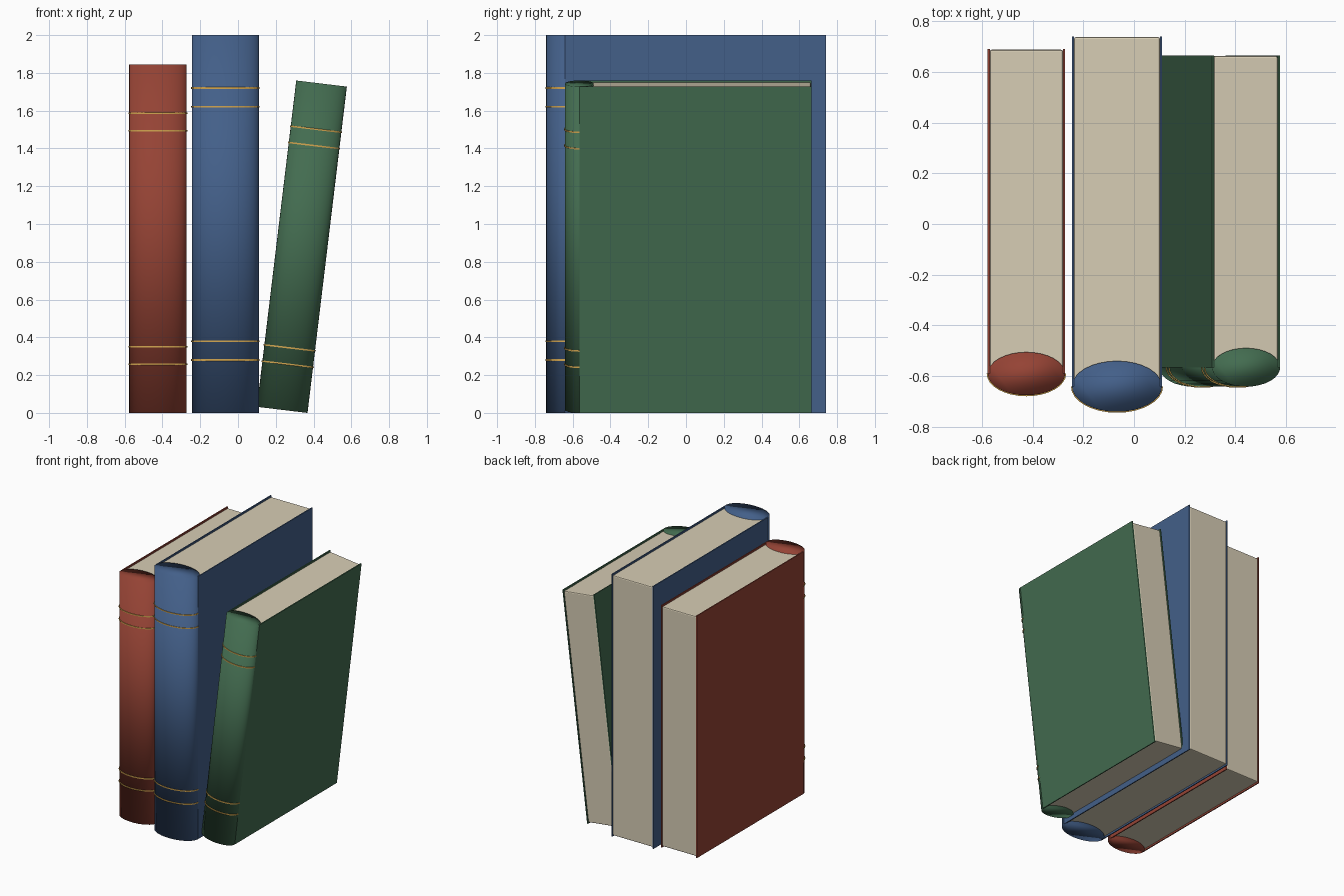
import bpy
import bmesh
from math import cos, sin, pi
from mathutils import Matrix

cube = bpy.data.objects.get("Cube")
if cube:
    bpy.data.objects.remove(cube, do_unlink=True)


def material(name, rgb):
    mat = bpy.data.materials.new(name)
    mat.use_nodes = True
    mat.diffuse_color = (*rgb, 1)
    mat.node_tree.nodes["Principled BSDF"].inputs["Base Color"].default_value = (*rgb, 1)
    return mat


RED = material("red cloth", (0.30, 0.056, 0.035))
BLUE = material("blue cloth", (0.056, 0.115, 0.25))
GREEN = material("green cloth", (0.056, 0.15, 0.08))
PAPER = material("cream paper", (0.68, 0.61, 0.46))
GOLD = material("gold band", (0.65, 0.38, 0.08))

COVER = 0.008    # board thickness
INSET = 0.009    # pages sit back from the board edges
SEGMENTS = 32


def add_object(name, bm, mat, place, smooth=False):
    bmesh.ops.recalc_face_normals(bm, faces=bm.faces)
    mesh = bpy.data.meshes.new(name)
    bm.to_mesh(mesh)
    bm.free()
    mesh.materials.append(mat)
    for poly in mesh.polygons:
        poly.use_smooth = smooth
    obj = bpy.data.objects.new(name, mesh)
    obj.matrix_world = place
    bpy.context.collection.objects.link(obj)
    return obj


def box(name, low, high, mat, place, bevel=0):
    bm = bmesh.new()
    size = [h - l for l, h in zip(low, high)]
    middle = [(h + l) / 2 for l, h in zip(low, high)]
    bmesh.ops.create_cube(bm, size=1, matrix=Matrix.Translation(middle) @ Matrix.Diagonal((*size, 1)))
    if bevel:
        bmesh.ops.bevel(bm, geom=bm.edges[:], offset=bevel, segments=2, profile=0.5, affect="EDGES")
    return add_object(name, bm, mat, place)


def spine(name, rx, ry, y, height, mat, place):
    # Full elliptical column with capped ends
    bm = bmesh.new()
    bmesh.ops.create_cone(bm, cap_ends=True, segments=SEGMENTS, radius1=1, radius2=1, depth=1,
                          matrix=Matrix.Translation((0, y, height / 2)) @ Matrix.Diagonal((rx, ry, height, 1)))
    return add_object(name, bm, mat, place, smooth=True)


def band(name, rx, ry, y, z, place):
    # Thin raised line round the outer half of the spine
    bm = bmesh.new()
    rows = []
    for i in range(SEGMENTS // 2 + 1):
        a = pi + pi * i / (SEGMENTS // 2)
        rows.append([bm.verts.new((cos(a) * (rx + out), y + sin(a) * (ry + out), z + dz))
                     for out, dz in ((-0.004, -0.004), (0.004, -0.004), (0.004, 0.004), (-0.004, 0.004))])
    for a, b in zip(rows, rows[1:]):
        for k in range(4):
            bm.faces.new((a[k], a[(k + 1) % 4], b[(k + 1) % 4], b[k]))
    bm.faces.new(rows[0])
    bm.faces.new(rows[-1])
    return add_object(name, bm, GOLD, place)


def book(name, mat, width, height, front, back, spine_depth, x, z=0, tilt=0):
    place = Matrix.Translation((x, 0, z)) @ Matrix.Rotation(tilt, 4, "Y")
    half = width / 2
    # Boards
    for side, sign in (("left", 1), ("right", -1)):
        inner, outer = sorted((sign * (half - COVER), sign * half))
        box(f"{name}_{side}_cover", (inner, front, 0), (outer, back, height), mat, place)
    # Page block
    box(f"{name}_pages", (COVER - half, front, INSET), (half - COVER, back - 0.003, height - INSET),
        PAPER, place, bevel=0.008)
    # Rounded spine and its gold lines
    spine(f"{name}_spine", half, spine_depth, front, height, mat, place)
    for i, part in enumerate((0.14, 0.19, 0.81, 0.86)):
        band(f"{name}_band_{i + 1}", half, spine_depth, front, part * height, place)


book("red_book", RED, 0.305, 1.845, -0.59, 0.69, 0.085, -0.424)
book("blue_book", BLUE, 0.355, 2.0, -0.64, 0.74, 0.1, -0.067)
book("green_book", GREEN, 0.27, 1.74, -0.565, 0.665, 0.076, 0.234, 0.016, 0.12)
